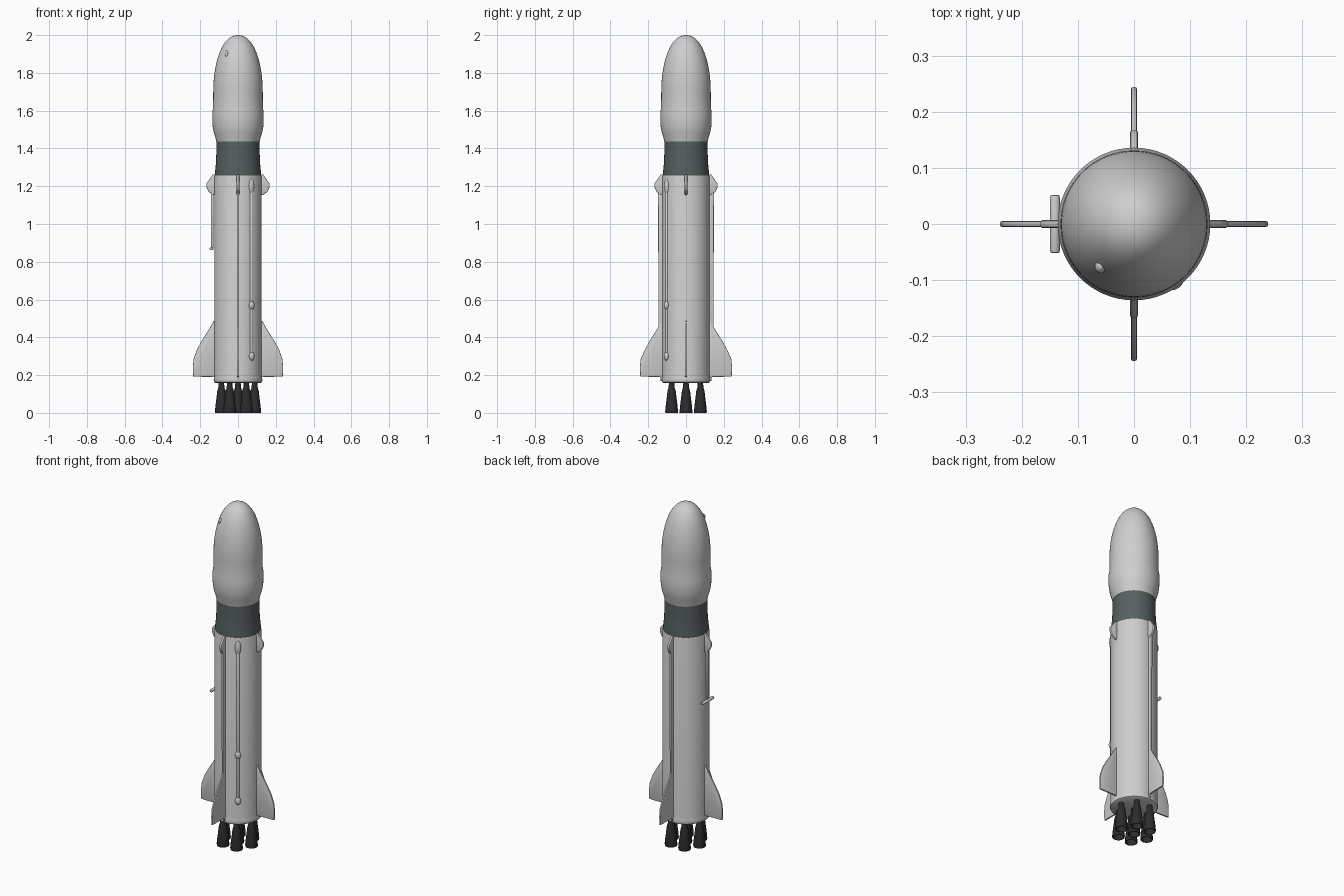
import bpy, bmesh, math
from mathutils import Matrix, Vector

if "Cube" in bpy.data.objects:
    bpy.data.objects.remove(bpy.data.objects["Cube"])


def material(name, rgb):
    m = bpy.data.materials.new(name)
    m.diffuse_color = (*rgb, 1)
    m.use_nodes = True
    m.node_tree.nodes["Principled BSDF"].inputs["Base Color"].default_value = m.diffuse_color
    return m


LIGHT = material("light grey", (0.62, 0.62, 0.62))
DARK = material("slate grey", (0.095, 0.115, 0.115))
BLACK = material("charcoal", (0.025, 0.025, 0.025))


def finish(bm, name, mat, angle=35):
    bmesh.ops.recalc_face_normals(bm, faces=bm.faces)
    me = bpy.data.meshes.new(name)
    bm.to_mesh(me)
    bm.free()
    ob = bpy.data.objects.new(name, me)
    bpy.context.collection.objects.link(ob)
    me.materials.append(mat)
    bpy.ops.object.select_all(action='DESELECT')
    ob.select_set(True)
    bpy.context.view_layer.objects.active = ob
    bpy.ops.object.shade_smooth_by_angle(angle=math.radians(angle))
    return ob


def lathe(name, profile, mat, center=(0, 0), steps=64):
    # Revolve (radius, z) points around a vertical axis
    bm = bmesh.new()
    vs = [bm.verts.new((r, 0, z)) for r, z in profile]
    es = [bm.edges.new(p) for p in zip(vs, vs[1:])]
    bmesh.ops.spin(bm, geom=vs + es, cent=(0, 0, 0), axis=(0, 0, 1),
                   angle=2 * math.pi, steps=steps, use_duplicate=False)
    bmesh.ops.remove_doubles(bm, verts=bm.verts, dist=1e-5)
    bmesh.ops.translate(bm, verts=bm.verts, vec=(*center, 0))
    return finish(bm, name, mat)


def plate(name, outline, thick, degrees, mat=LIGHT):
    # Radial plate from (radius, z) outline, with rounded rim
    bm = bmesh.new()
    f = bm.faces.new([bm.verts.new((r, -thick / 2, z)) for r, z in outline])
    ex = bmesh.ops.extrude_face_region(bm, geom=[f])
    bmesh.ops.translate(bm, vec=(0, thick, 0),
                        verts=[v for v in ex['geom'] if isinstance(v, bmesh.types.BMVert)])
    rim = [e for e in bm.edges if abs(e.verts[0].co.y - e.verts[1].co.y) < 1e-6]
    bmesh.ops.bevel(bm, geom=rim, offset=thick * 0.3, segments=2, affect='EDGES', profile=0.5)
    bmesh.ops.rotate(bm, verts=bm.verts, matrix=Matrix.Rotation(math.radians(degrees), 3, 'Z'))
    return finish(bm, name, mat)


def blob(name, loc, size, degrees=0):
    bm = bmesh.new()
    bmesh.ops.create_uvsphere(bm, u_segments=20, v_segments=12, radius=1)
    bmesh.ops.scale(bm, verts=bm.verts, vec=size)
    bmesh.ops.rotate(bm, verts=bm.verts, matrix=Matrix.Rotation(math.radians(degrees), 3, 'Z'))
    bmesh.ops.translate(bm, verts=bm.verts, vec=loc)
    return finish(bm, name, LIGHT, 60)


def rod(name, a, b, radius):
    a, b = Vector(a), Vector(b)
    bm = bmesh.new()
    bmesh.ops.create_cone(bm, cap_ends=True, segments=16, radius1=radius, radius2=radius,
                          depth=(b - a).length)
    caps = [e for e in bm.edges if any(len(f.verts) > 4 for f in e.link_faces)]
    bmesh.ops.bevel(bm, geom=caps, offset=radius * 0.5, segments=2, affect='EDGES', profile=0.5)
    rot = Vector((0, 0, 1)).rotation_difference(b - a).to_matrix().to_4x4()
    bmesh.ops.transform(bm, verts=bm.verts, matrix=Matrix.Translation((a + b) / 2) @ rot)
    return finish(bm, name, LIGHT)


# Booster body with rounded skirt
lathe("booster_body", [(0, 0.158), (0.118, 0.158), (0.126, 0.163), (0.129, 0.172),
                       (0.127, 0.185), (0.125, 0.2), (0.125, 1.25), (0.123, 1.258), (0, 1.258)], LIGHT)

# Dark interstage band
lathe("interstage", [(0.122, 1.25), (0.122, 1.27), (0.117, 1.32), (0.115, 1.37),
                     (0.115, 1.44)], DARK)

# Payload fairing with pointed dome
nose = [(0.131 * math.cos(t) ** 0.9, 1.70 + 0.30 * math.sin(t))
        for t in [i * math.pi / 36 for i in range(18)]]
lathe("fairing", [(0, 1.437), (0.115, 1.437), (0.119, 1.455), (0.128, 1.485), (0.134, 1.515),
                  (0.136, 1.55), (0.136, 1.59), (0.132, 1.615)] + nose + [(0, 2.0)], LIGHT)
blob("fairing_bump", (-0.06, -0.075, 1.90), (0.010, 0.013, 0.018))

# Four lower fins and four small upper fins
for i in range(4):
    reach = 0.005 if i % 2 else 0
    plate("tail_fin", [(0.11, 0.19), (0.237 + reach, 0.192), (0.239 + reach, 0.24),
                       (0.235 + reach, 0.285), (0.218, 0.335), (0.19, 0.385),
                       (0.155, 0.44), (0.13, 0.485), (0.11, 0.49)], 0.010, 90 * i)
    plate("upper_fin", [(0.11, 1.15), (0.135, 1.155), (0.155, 1.17), (0.167, 1.195),
                        (0.167, 1.215), (0.152, 1.235), (0.133, 1.262), (0.11, 1.262)],
          0.014, 90 * i)

# Long ridges on the front and back
for d in (90, 270):
    plate("long_ridge", [(0.11, 0.17), (0.135, 0.17), (0.145, 0.3), (0.148, 1.16),
                         (0.135, 1.2), (0.11, 1.2)], 0.010, d)

# Side conduit with two fittings
ca = math.radians(-55)
c, s = math.cos(ca), math.sin(ca)
rod("conduit", (0.124 * c, 0.124 * s, 0.28), (0.124 * c, 0.124 * s, 1.22), 0.009)
for z in (0.30, 0.57):
    blob("conduit_fitting", (0.128 * c, 0.128 * s, z), (0.011, 0.016, 0.022), -55)
blob("conduit_cap", (0.126 * c, 0.126 * s, 1.2), (0.010, 0.016, 0.04), -55)

# Left side pipe ending in a cross bar
rod("left_pipe", (-0.137, 0, 0.865), (-0.137, 0, 1.17), 0.007)
rod("left_cross_bar", (-0.141, -0.052, 0.87), (-0.141, 0.052, 0.87), 0.009)

# Seven engine bells: one central, six in a ring
spots = [(0, 0)] + [(0.088 * math.cos(k * math.pi / 3), 0.088 * math.sin(k * math.pi / 3))
                    for k in range(6)]
for p in spots:
    lathe("engine_bell", [(0, 0.165), (0.014, 0.165), (0.016, 0.135), (0.022, 0.115),
                          (0.026, 0.08), (0.031, 0.04), (0.034, 0.008), (0.033, 0.0),
                          (0.029, 0.0), (0.026, 0.04), (0.018, 0.09), (0, 0.1)],
          BLACK, p, 24)
